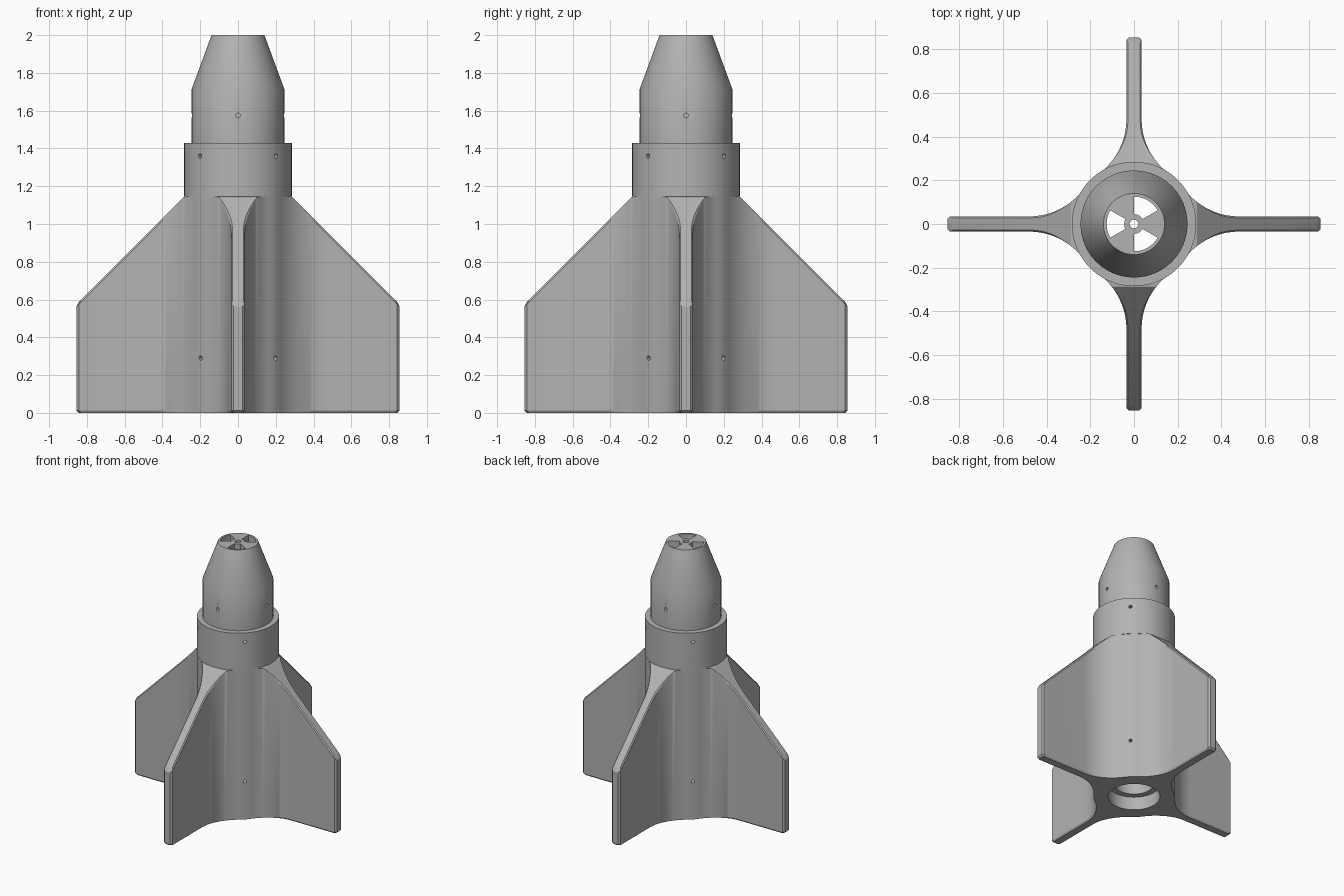
import bpy, bmesh, math
from mathutils import Matrix, Vector

if "Cube" in bpy.data.objects:
    bpy.data.objects.remove(bpy.data.objects["Cube"])

grey = bpy.data.materials.new("plain grey")
grey.diffuse_color = (0.45, 0.45, 0.45, 1)
grey.use_nodes = True
grey.node_tree.nodes["Principled BSDF"].inputs["Base Color"].default_value = grey.diffuse_color

BODY_R, FIN_R, HALF_T = 0.281, 0.855, 0.035   # core radius, fin reach, fin half thickness
SHOULDER = 1.145                               # height where the fins meet the collar
CHAMFER = 0.012


def finish(name, bm):
    bmesh.ops.recalc_face_normals(bm, faces=bm.faces)
    me = bpy.data.meshes.new(name)
    bm.to_mesh(me)
    bm.free()
    me.materials.append(grey)
    ob = bpy.data.objects.new(name, me)
    bpy.context.collection.objects.link(ob)
    return ob


def select_only(ob):
    bpy.ops.object.select_all(action='DESELECT')
    ob.select_set(True)
    bpy.context.view_layer.objects.active = ob


def lathe(name, profile, n=96):
    """Spin a closed (radius, z) profile about z; radius 0 points collapse."""
    bm = bmesh.new()
    rings = [[bm.verts.new((r * math.cos(2 * math.pi * i / n), r * math.sin(2 * math.pi * i / n), z))
              for i in range(n)] for r, z in profile]
    for a, b in zip(rings, rings[1:] + rings[:1]):
        for i in range(n):
            j = (i + 1) % n
            bm.faces.new((a[i], a[j], b[j], b[i]))
    bmesh.ops.remove_doubles(bm, verts=bm.verts, dist=1e-6)
    return finish(name, bm)


def pin_cutter(name, radius, z, start):
    """Four short radial pins, a quarter turn apart."""
    bm = bmesh.new()
    for k in range(4):
        m = (Matrix.Rotation(start + k * math.pi / 2, 4, 'Z') @ Matrix.Translation((radius, 0, z))
             @ Matrix.Rotation(math.pi / 2, 4, 'Y'))
        bmesh.ops.create_cone(bm, cap_ends=True, segments=16, radius1=0.012, radius2=0.012,
                              depth=0.12, matrix=m)
    return finish(name, bm)


def cut(ob, cutter):
    select_only(ob)
    mod = ob.modifiers.new("cut", 'BOOLEAN')
    mod.operation, mod.solver, mod.object = 'DIFFERENCE', 'EXACT', cutter
    bpy.ops.object.modifier_apply(modifier=mod.name)
    bpy.data.objects.remove(cutter)


def fin_half_section():
    """Points from the 45 degree valley, along the concave fillet, out to the fin tip."""
    cx = 0.48
    rad = (cx**2 + HALF_T**2 - BODY_R**2) / (2 * (BODY_R - HALF_T))
    cy = HALF_T + rad
    tang = math.atan2(cy, cx)
    pts = [(BODY_R * math.cos(a), BODY_R * math.sin(a))
           for a in (math.pi / 4 + (tang - math.pi / 4) * i / 4 for i in range(4))]
    core = len(pts)
    for i in range(21):
        a = tang + math.pi + (1.5 * math.pi - tang - math.pi) * i / 20
        pts.append((cx + rad * math.cos(a), cy + rad * math.sin(a)))
    pts += [(FIN_R - CHAMFER, HALF_T), (FIN_R, HALF_T - CHAMFER)]
    return pts, core


def finned_body():
    half, core = fin_half_section()
    bm = bmesh.new()

    def level(x, y, k):
        # k: 0 bottom, 1 above bottom chamfer, 2 below top chamfer, 3 top
        top = min(SHOULDER, 1.43 - x)
        fade = min(max((x - 0.285) / 0.12, 0), 1)
        d = CHAMFER * fade
        if k in (1, 2):
            return x, y, (CHAMFER if k == 1 else top - d)
        ins = d * (0.6 if y > HALF_T - CHAMFER * 0.5 else 0.4)
        xi = x - (d if x > 0.8 else 0)
        return xi, y - ins, (0 if k == 0 else min(SHOULDER, 1.43 - xi))

    # four levels of the full outline, with the fin repeated on each quarter
    loops = []
    for k in range(4):
        loop = []
        for q in range(4):
            rot = Matrix.Rotation(q * math.pi / 2, 3, 'Z')
            side = [level(x, y, k) for x, y in half]
            lower = [(x, -y, z) for x, y, z in side]
            # the valley point is shared with the neighbouring fin
            loop += [bm.verts.new(rot @ Vector(p)) for p in lower + side[:0:-1]]
        loops.append(loop)
    n = len(loops[0])
    per = n // 4
    for a, b in zip(loops, loops[1:]):
        for i in range(n):
            j = (i + 1) % n
            bm.faces.new((a[i], a[j], b[j], b[i]))
    # sloped fin tops and flat core top; same split below
    for loop in (loops[0], loops[3]):
        middle = []
        for q in range(4):
            f = [loop[(q * per + i) % n] for i in range(per + 1)]
            m = len(half)
            upper = [f[i] if i < len(f) else None for i in range(m, 2 * m - 1)]
            low = f[:m]
            up = upper[::-1]                      # up[0] pairs with low[1]
            for i in range(core, m - 1):
                bm.faces.new((low[i], low[i + 1], up[i], up[i - 1]))
            middle += low[:core + 1] + up[:core][::-1]
        bm.faces.new(middle)
    return finish("finned_body", bm)


# finned lower body with a stepped bore and fixing holes
body = finned_body()
cut(body, lathe("bore_cutter", [(0, -0.1), (0.18, -0.1), (0.18, 0.1), (0.135, 0.1), (0.135, 1.3), (0, 1.3)]))
cut(body, pin_cutter("lower_pin_cutter", 0.29, 0.29, math.pi / 4))

# collar above the fins
collar = lathe("collar", [(0.135, SHOULDER), (0.285, SHOULDER), (0.285, 1.43), (0.135, 1.43)])
cut(collar, pin_cutter("collar_pin_cutter", 0.29, 1.36, math.pi / 4))

# straight and tapered nose
nose = lathe("nose", [(0.125, 1.43), (0.245, 1.43), (0.245, 1.715), (0.14, 2.0), (0.125, 2.0)])
cut(nose, pin_cutter("nose_pin_cutter", 0.25, 1.575, 0))

# vented nose plate: hub ring with three wedge spokes
bm = bmesh.new()
N = 96
rings = [[bm.verts.new((r * math.cos(2 * math.pi * i / N), r * math.sin(2 * math.pi * i / N), 2.0))
          for i in range(N)] for r in (0.02, 0.045, 0.125)]
for i in range(N):
    j = (i + 1) % N
    bm.faces.new((rings[0][i], rings[0][j], rings[1][j], rings[1][i]))
    if ((i + 0.5) * 360 / N + 30) % 120 < 60:
        bm.faces.new((rings[1][i], rings[1][j], rings[2][j], rings[2][i]))
bmesh.ops.delete(bm, geom=[v for v in bm.verts if not v.link_faces], context='VERTS')
ext = bmesh.ops.extrude_face_region(bm, geom=bm.faces[:], use_keep_orig=True)
bmesh.ops.translate(bm, vec=(0, 0, -0.06), verts=[g for g in ext["geom"] if isinstance(g, bmesh.types.BMVert)])
plate = finish("vented_plate", bm)

for ob in (body, collar, nose, plate):
    select_only(ob)
    bpy.ops.object.shade_smooth_by_angle(angle=math.radians(25))
